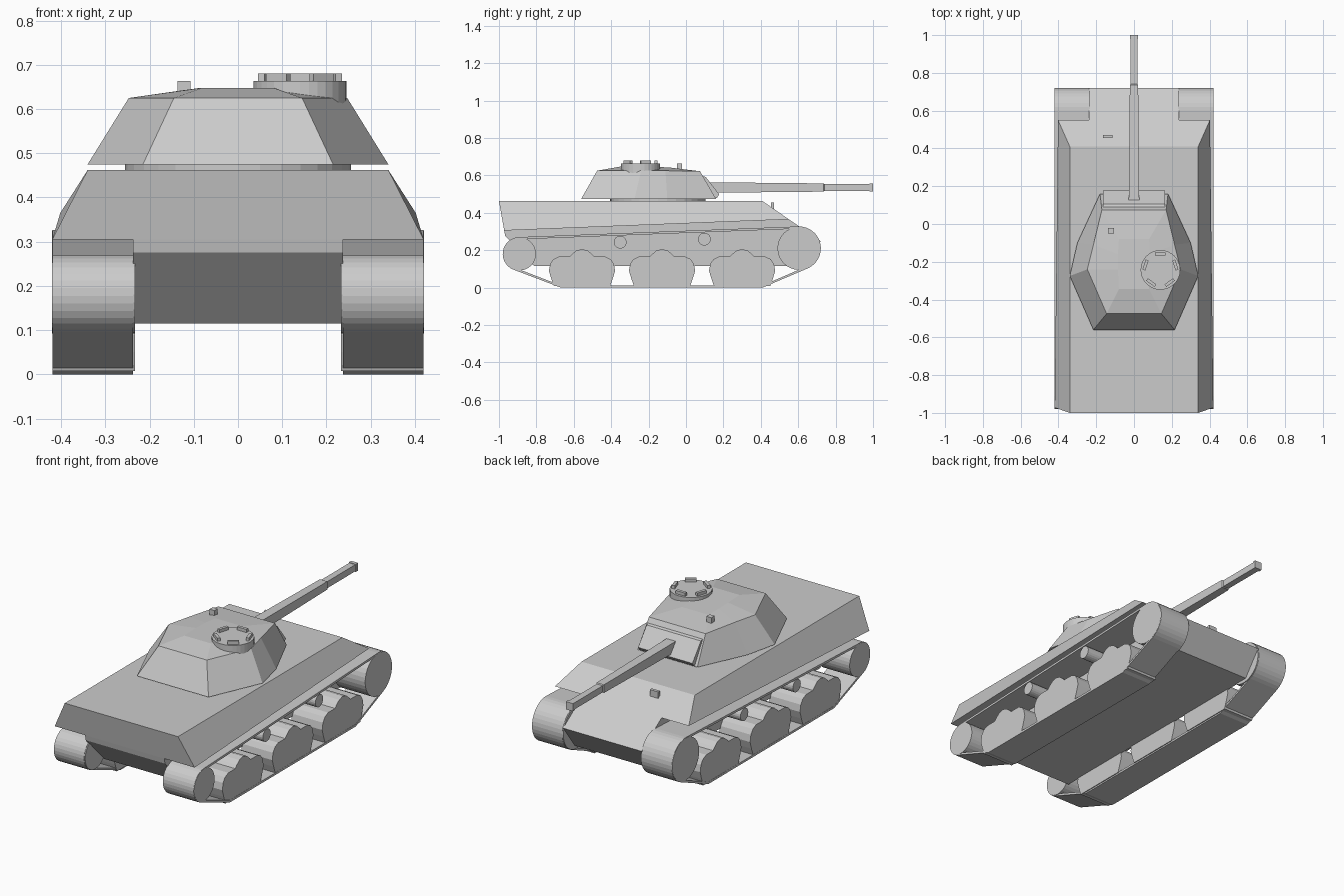
import bpy, bmesh
from math import sin, cos, radians, pi
from mathutils import Vector, Matrix

if "Cube" in bpy.data.objects:
    bpy.data.objects.remove(bpy.data.objects["Cube"])


def finish(name, bm):
    bmesh.ops.recalc_face_normals(bm, faces=bm.faces)
    me = bpy.data.meshes.new(name)
    bm.to_mesh(me)
    bm.free()
    ob = bpy.data.objects.new(name, me)
    bpy.context.collection.objects.link(ob)
    return ob


def loft(name, rings, caps=True):
    """Skin equal-length rings; without caps the last ring joins the first."""
    bm = bmesh.new()
    vs = [[bm.verts.new(p) for p in r] for r in rings]
    pairs = list(zip(vs, vs[1:])) + ([] if caps else [(vs[-1], vs[0])])
    n = len(vs[0])
    for a, b in pairs:
        for i in range(n):
            j = (i + 1) % n
            bm.faces.new((a[i], a[j], b[j], b[i]))
    if caps:
        bm.faces.new(vs[0])
        bm.faces.new(vs[-1])
    return finish(name, bm)


def prism(name, yz, x0, x1):
    return loft(name, [[(x, y, z) for y, z in yz] for x in (x0, x1)])


def arc(cy, cz, r, a0, a1, n):
    return [(cy + r * cos(radians(a0 + (a1 - a0) * i / n)),
             cz + r * sin(radians(a0 + (a1 - a0) * i / n))) for i in range(n + 1)]


def wheel(name, y, z, r, x0, x1, n=32):
    return prism(name, arc(y, z, r, 0, 360, n)[:-1], x0, x1)


def disc(name, x, y, r, z0, z1, n=32):
    pts = arc(x, y, r, 0, 360, n)[:-1]
    return loft(name, [[(px, py, z) for px, py in pts] for z in (z0, z1)])


def box(name, loc, size, turn=None):
    bm = bmesh.new()
    m = Matrix.Translation(loc) @ (turn or Matrix()) @ Matrix.Diagonal((*size, 1))
    bmesh.ops.create_cube(bm, size=1, matrix=m)
    return finish(name, bm)


def mirrored(half):
    """Complete a ring from its right half (x, y, z)."""
    return half + [(-x, y, z) for x, y, z in reversed(half)]


# Hull: sloped upper body over the tracks, narrow lower tub between them
loft("upper_hull", [mirrored([(.34, -1, .462), (.42, -.972, .305)]),
                    mirrored([(.34, .41, .462), (.402, .55, .365)])])
prism("lower_hull", [(-.972, .305), (-.966, .275), (-.81, .115), (.62, .115),
                     (.72, .248), (.55, .365)], -.238, .238)
box("glacis_lamp", (-.138, .463, .437), (.05, .016, .036))

# Running gear, both sides
X0, X1 = .238, .42
IDLER, SPROCKET = (-.89, .18, .09), (.604, .21, .117)


def belt(t):
    return (arc(*IDLER[:2], IDLER[2] - t, 92, 249, 14) + [(-.67, t), (.41, t)]
            + arc(*SPROCKET[:2], SPROCKET[2] - t, -67, 92, 16))


bump = [(.03, .198), (.052, .18), (.066, .165), (.125, .165), (.153, .152),
        (.17, .127), (.177, .09), (.165, .05), (.15, .008)]
for s, side in ((1, "right"), (-1, "left")):
    a, b = s * X0, s * X1
    outer, inner = belt(0), belt(.012)
    loft("track_" + side,
         [[(a, *p) for p in outer], [(b, *p) for p in outer],
          [(b, *p) for p in inner], [(a, *p) for p in inner]], caps=False)
    w0, w1 = s * (X0 - .005), s * (X1 + .001)
    wheel("rear_idler_" + side, IDLER[0], IDLER[1], IDLER[2] - .002, w0, w1)
    wheel("drive_sprocket_" + side, SPROCKET[0], SPROCKET[1], SPROCKET[2] - .002, w0, w1)
    for c in (-.556, -.128, .30):
        prism("wheel_bogie_" + side,
              [(c - y, z) for y, z in reversed(bump)] + [(c, .206)]
              + [(c + y, z) for y, z in bump], w0, s * (X1 - .001))
    for y, z in ((-.352, .243), (.098, .259)):
        wheel("return_roller_" + side, y, z, .034, w0, s * (X1 - .001), 20)

# Turret: ring, faceted body with a slightly peaked roof
disc("turret_ring", 0, -.15, .255, .455, .48)
loft("turret", [
    mirrored([(.215, -.56, .475), (.34, -.275, .475), (.30, -.10, .475), (.18, .16, .475)]),
    mirrored([(.145, -.475, .625), (.247, -.24, .625), (.215, -.11, .625), (.17, .075, .622)]),
    mirrored([(.08, -.345, .648), (.085, -.24, .648), (.085, -.16, .646), (.08, -.08, .641)])])

# Mantlet slab and square-section gun
prism("mantlet", [(.06, .605), (.105, .592), (.178, .498), (.165, .48), (.10, .48)], -.163, .163)


def square(y, h):
    return [(i * h, y, .535 + j * h) for i, j in ((-1, -1), (1, -1), (1, 1), (-1, 1))]


loft("gun_barrel", [square(y, h) for y, h in
                    ((.12, .028), (.735, .022), (.74, .018), (.98, .018), (.98, .021), (1, .021))])

# Cupola with five periscopes, small roof periscope
CX, CY = .14, -.243
disc("cupola_base", CX, CY, .105, .60, .663)
for k in range(5):
    t = radians(90 + 72 * k)
    box("cupola_periscope", (CX + .083 * cos(t), CY + .083 * sin(t), .668),
        (.016, .056, .024), Matrix.Rotation(t, 4, 'Z'))
box("roof_periscope", (-.122, -.035, .645), (.03, .028, .036))
